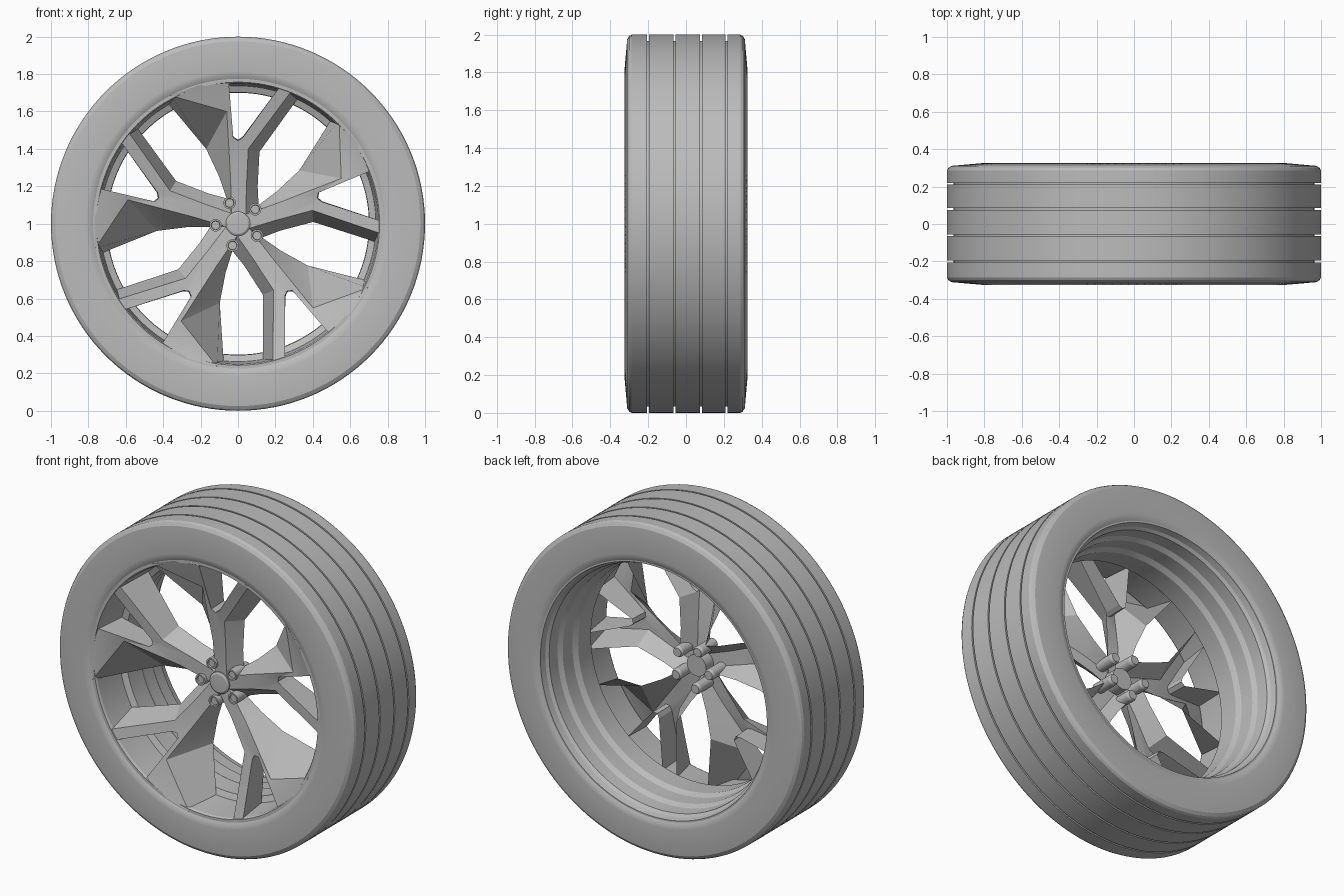
import bpy, bmesh, math
from mathutils import Matrix, Vector

cube = bpy.data.objects.get("Cube")
if cube:
    bpy.data.objects.remove(cube)

grey = bpy.data.materials.new("mid_grey")
grey.use_nodes = True
colour = (0.5, 0.5, 0.5, 1)
grey.diffuse_color = colour
grey.node_tree.nodes["Principled BSDF"].inputs["Base Color"].default_value = colour

AXLE = Vector((0, 0, 1))
SPOKES = 5
STEP = math.tau / SPOKES


def finish(bm, name, angle):
    """Turn a bmesh into a shaded object on the axle."""
    mesh = bpy.data.meshes.new(name)
    bm.to_mesh(mesh)
    bm.free()
    mesh.materials.append(grey)
    obj = bpy.data.objects.new(name, mesh)
    bpy.context.collection.objects.link(obj)
    obj.location = AXLE
    bpy.ops.object.select_all(action="DESELECT")
    obj.select_set(True)
    bpy.context.view_layer.objects.active = obj
    bpy.ops.object.shade_smooth_by_angle(angle=math.radians(angle))


def revolve(name, profile, steps=128, closed=True, centre=(0, 0)):
    """Spin a (radius, y) profile around a line parallel to the y axis."""
    bm = bmesh.new()
    verts = [bm.verts.new((r, y, 0)) for r, y in profile]
    pairs = list(zip(verts, verts[1:]))
    if closed:
        pairs.append((verts[-1], verts[0]))
    edges = [bm.edges.new(p) for p in pairs]
    bmesh.ops.spin(bm, geom=verts + edges, cent=(0, 0, 0), axis=(0, 1, 0),
                   angle=math.tau, steps=steps, use_duplicate=False)
    bmesh.ops.remove_doubles(bm, verts=bm.verts, dist=0.0002)
    bmesh.ops.translate(bm, verts=bm.verts, vec=(centre[0], 0, centre[1]))
    bmesh.ops.recalc_face_normals(bm, faces=bm.faces)
    finish(bm, name, 22)


# Tyre with chamfered shoulders and four tread grooves
shoulder = [(0.775, 0.312), (0.79, 0.32), (0.815, 0.325), (0.975, 0.311), (0.993, 0.3), (1.0, 0.287)]
tread = []
for y in (-0.2, -0.06, 0.08, 0.215):
    tread += [(1.0, y - 0.005), (0.966, y - 0.005), (0.966, y + 0.005), (1.0, y + 0.005)]
revolve("tyre", [(r, -y) for r, y in shoulder] + tread + shoulder[::-1])

# Rim barrel: flush front lip, step behind the spokes, terraced back
barrel = [(0.776, -0.312), (0.757, -0.312), (0.75, -0.3), (0.737, -0.1), (0.702, -0.085),
          (0.7, 0.04), (0.718, 0.07), (0.72, 0.16), (0.738, 0.185), (0.742, 0.26),
          (0.757, 0.275), (0.765, 0.312), (0.776, 0.312)]
revolve("rim_barrel", barrel)


def turned(p):
    """Carry a right-hand point to the matching left-hand point of the next spoke."""
    c, s = math.cos(STEP), math.sin(STEP)
    return (p[0] * c - p[1] * s, p[0] * s + p[1] * c)


# Forked spoke outline: front point and back point, both as (x, z)
APEX = ((0.042, 0.05), (0.11, 0.1))
OUTLINE = [
    APEX, ((0.045, 0.2), (0.105, 0.2)), ((0.055, 0.4), (0.115, 0.385)),
    ((0.29, 0.715), (0.32, 0.67)), ((0.225, 0.735), (0.235, 0.71)),
    ((0.025, 0.46), (0.025, 0.465)), ((0, 0.445), (0, 0.45)), ((-0.025, 0.46), (-0.025, 0.465)),
    ((-0.05, 0.765), (-0.05, 0.74)), ((-0.21, 0.74), (-0.2, 0.715)), ((-0.36, 0.685), (-0.37, 0.64)),
    ((-0.06, 0.6), (-0.17, 0.4)), ((-0.04, 0.25), (-0.1, 0.25)),
    (turned(APEX[0]), turned(APEX[1]))]
# Front faces by outline index: stem, crotch, right branch, left branch
FRONT = [(0, 1, 12, 13), (1, 2, 5, 6), (1, 6, 12), (6, 7, 11, 12),
         (2, 3, 4, 5), (7, 8, 11), (8, 9, 10, 11)]


def front_depth(x, z):
    return -0.17 - 0.24 * (x * x + z * z)


for i in range(SPOKES):
    bm = bmesh.new()
    front = [bm.verts.new((x, front_depth(x, z), z)) for (x, z), _ in OUTLINE]
    back = [bm.verts.new((x, -0.1, z)) for _, (x, z) in OUTLINE]
    middle = bm.verts.new((0, front_depth(0, 0), 0))
    bm.faces.new((middle, front[0], front[-1]))
    for ids in FRONT:
        bm.faces.new([front[n] for n in ids])
    # Walls run back from the outline; the shell stays open behind
    for j in range(len(front) - 1):
        bm.faces.new((front[j], back[j], back[j + 1], front[j + 1]))
    bmesh.ops.rotate(bm, verts=bm.verts, cent=(0, 0, 0), matrix=Matrix.Rotation(i * STEP, 3, "Y"))
    finish(bm, f"spoke_{i + 1}", 20)

# Centre cap
revolve("centre_cap", [(0, -0.19), (0.055, -0.187), (0.065, -0.18), (0.065, -0.1), (0, -0.1)], 48, False)

# Wheel bolts, each a sleeve with a recessed head
bolt = [(0, -0.185), (0.022, -0.185), (0.024, -0.195), (0.033, -0.195),
        (0.033, -0.06), (0.026, -0.045), (0, -0.045)]
for i in range(SPOKES):
    a = math.radians(112) + i * STEP
    revolve(f"bolt_{i + 1}", bolt, 24, False, (0.12 * math.cos(a), 0.12 * math.sin(a)))
